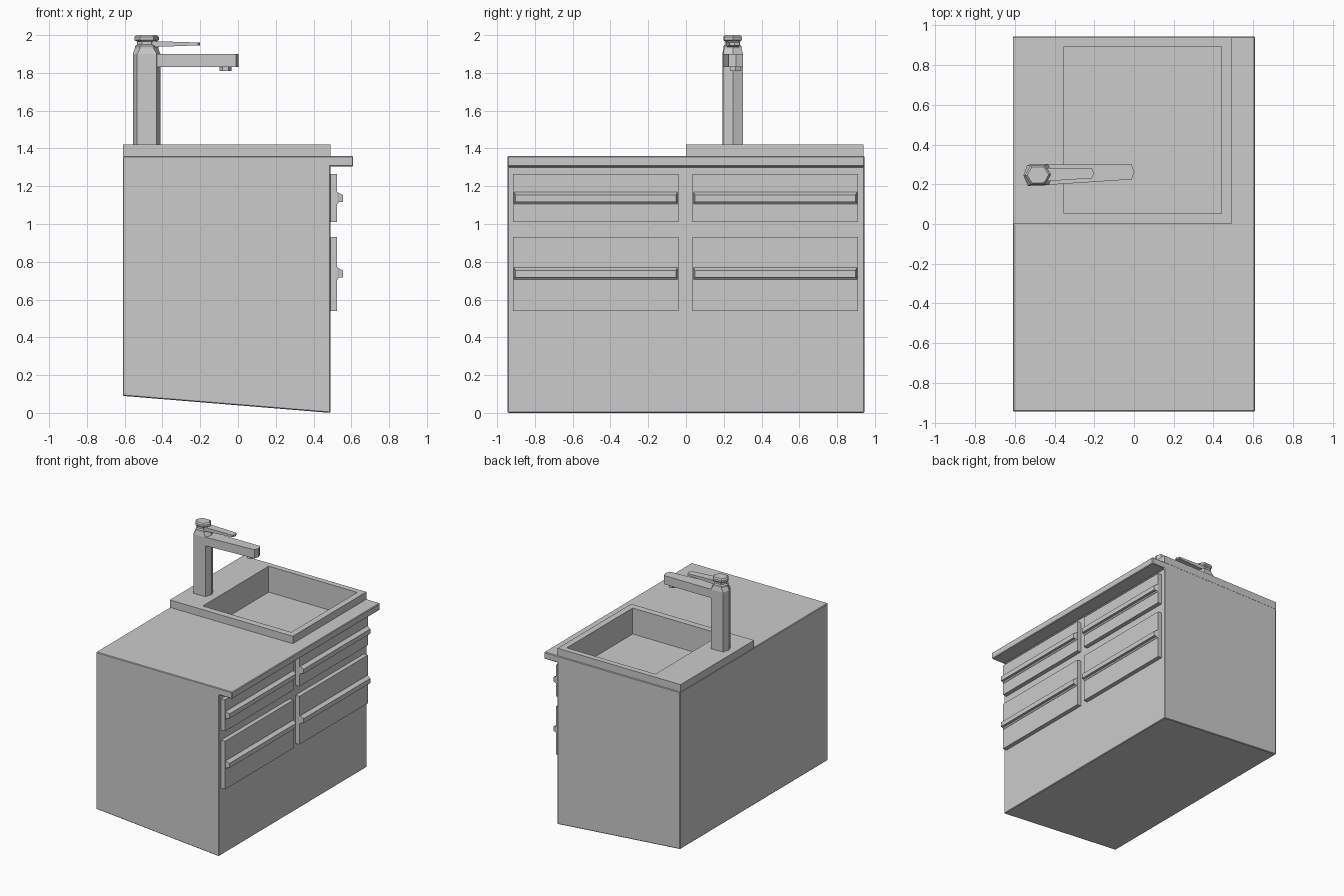
import bpy, bmesh
from mathutils import Matrix, Vector
from math import radians

if "Cube" in bpy.data.objects:
    bpy.data.objects.remove(bpy.data.objects["Cube"])


def loft(name, rings, bevel=0.0):
    """Skin a list of equal-length point rings and cap both ends."""
    bm = bmesh.new()
    loops = [[bm.verts.new(p) for p in ring] for ring in rings]
    n = len(loops[0])
    for a, b in zip(loops, loops[1:]):
        for i in range(n):
            bm.faces.new((a[i], a[(i + 1) % n], b[(i + 1) % n], b[i]))
    bm.faces.new(loops[0])
    bm.faces.new(loops[-1])
    bmesh.ops.recalc_face_normals(bm, faces=bm.faces)
    mesh = bpy.data.meshes.new(name)
    bm.to_mesh(mesh)
    bm.free()
    ob = bpy.data.objects.new(name, mesh)
    bpy.context.collection.objects.link(ob)
    if bevel:
        mod = ob.modifiers.new("bevel", 'BEVEL')
        mod.width = bevel
        mod.segments = 1
    return ob


def along_y(name, profile, y0, y1, bevel=0.0):
    return loft(name, [[(x, y, z) for x, z in profile] for y in (y0, y1)], bevel)


def box(name, x0, x1, y0, y1, z0, z1, bevel=0.0):
    return along_y(name, [(x0, z0), (x1, z0), (x1, z1), (x0, z1)], y0, y1, bevel)


def cut(ob, cutter):
    mod = ob.modifiers.new("basin_cut", 'BOOLEAN')
    mod.object = cutter
    mod.solver = 'EXACT'
    bpy.context.view_layer.objects.active = ob
    for m in list(ob.modifiers):
        bpy.ops.object.modifier_apply(modifier=m.name)


# Cabinet with sloping underside and overhanging counter front
cabinet = along_y("cabinet", [(-0.61, 0.09), (0.49, 0.0), (0.49, 1.305), (0.61, 1.305),
                              (0.61, 1.36), (-0.61, 1.36)], -0.945, 0.945, 0.005)

# Raised sink slab, with the basin cut through it into the cabinet
sink = box("sink_slab", -0.61, 0.49, 0.0, 0.94, 1.36, 1.42)
basin = box("basin_cutter", -0.352, 0.44, 0.053, 0.895, 1.21, 1.6)
basin.hide_render = True
cut(cabinet, basin)
cut(sink, basin)
bpy.data.objects.remove(basin)

# Drawers with tapered bar handles, two columns by two rows
for side, y0 in (("left", -0.915), ("right", 0.035)):
    y1 = y0 + 0.875
    for row, z0, z1, zh in (("upper", 1.01, 1.265, 1.138), ("lower", 0.54, 0.93, 0.738)):
        box(f"drawer_{row}_{side}", 0.488, 0.525, y0, y1, z0, z1)
        rings = [[(x, y0 + m, zh - a), (x, y1 - m, zh - a), (x, y1 - m, zh + b), (x, y0 + m, zh + b)]
                 for x, m, a, b in ((0.52, 0.004, 0.032, 0.032), (0.527, 0.004, 0.032, 0.032),
                                    (0.535, 0.008, 0.022, 0.026), (0.555, 0.012, 0.022, 0.016))]
        loft(f"handle_{row}_{side}", rings)

# Faucet parts are modelled round the column axis, then turned slightly
axis = Matrix.Translation((-0.484, 0.247, 0)) @ Matrix.Rotation(radians(2), 4, 'Z')


def hexagon(z, rx, ry, k, cx=0.0):
    pts = [(rx, 0), (k, ry), (-k, ry), (-rx, 0), (-k, -ry), (k, -ry)]
    return [axis @ Vector((cx + x, y, z)) for x, y in pts]


def faucet_part(name, rows):
    return loft(name, [hexagon(*r) for r in rows])


# Hexagonal column with stepped neck
faucet_part("faucet_column", [(1.415, 0.073, 0.053, 0.052), (1.90, 0.073, 0.053, 0.052),
                              (1.93, 0.062, 0.046, 0.036), (1.942, 0.062, 0.046, 0.036),
                              (1.95, 0.05, 0.037, 0.026), (1.975, 0.05, 0.037, 0.026)])
# Cap
faucet_part("faucet_cap", [(1.966, 0.052, 0.039, 0.028), (1.974, 0.065, 0.048, 0.036),
                           (1.99, 0.065, 0.048, 0.036), (2.0, 0.054, 0.04, 0.03)])


def arm(name, plan, z_bottom, z_top):
    return loft(name, [[axis @ Vector((x, y, z(x))) for x, y in plan] for z in (z_bottom, z_top)])


# Spout, tapering to a blunt pointed tip
arm("faucet_spout", [(0.0, -0.053), (0.472, -0.039), (0.486, 0), (0.472, 0.039), (0.0, 0.053)],
    lambda x: 1.83, lambda x: 1.90)
# Lever, thinning toward the tip
arm("faucet_lever", [(0.0, -0.034), (0.272, -0.026), (0.282, 0), (0.272, 0.026), (0.0, 0.034)],
    lambda x: 1.936 + 0.035 * x, lambda x: 1.969 - 0.03 * x)
# Nozzle
faucet_part("faucet_nozzle", [(1.81, 0.032, 0.028, 0.016, 0.418), (1.835, 0.032, 0.028, 0.016, 0.418)])
